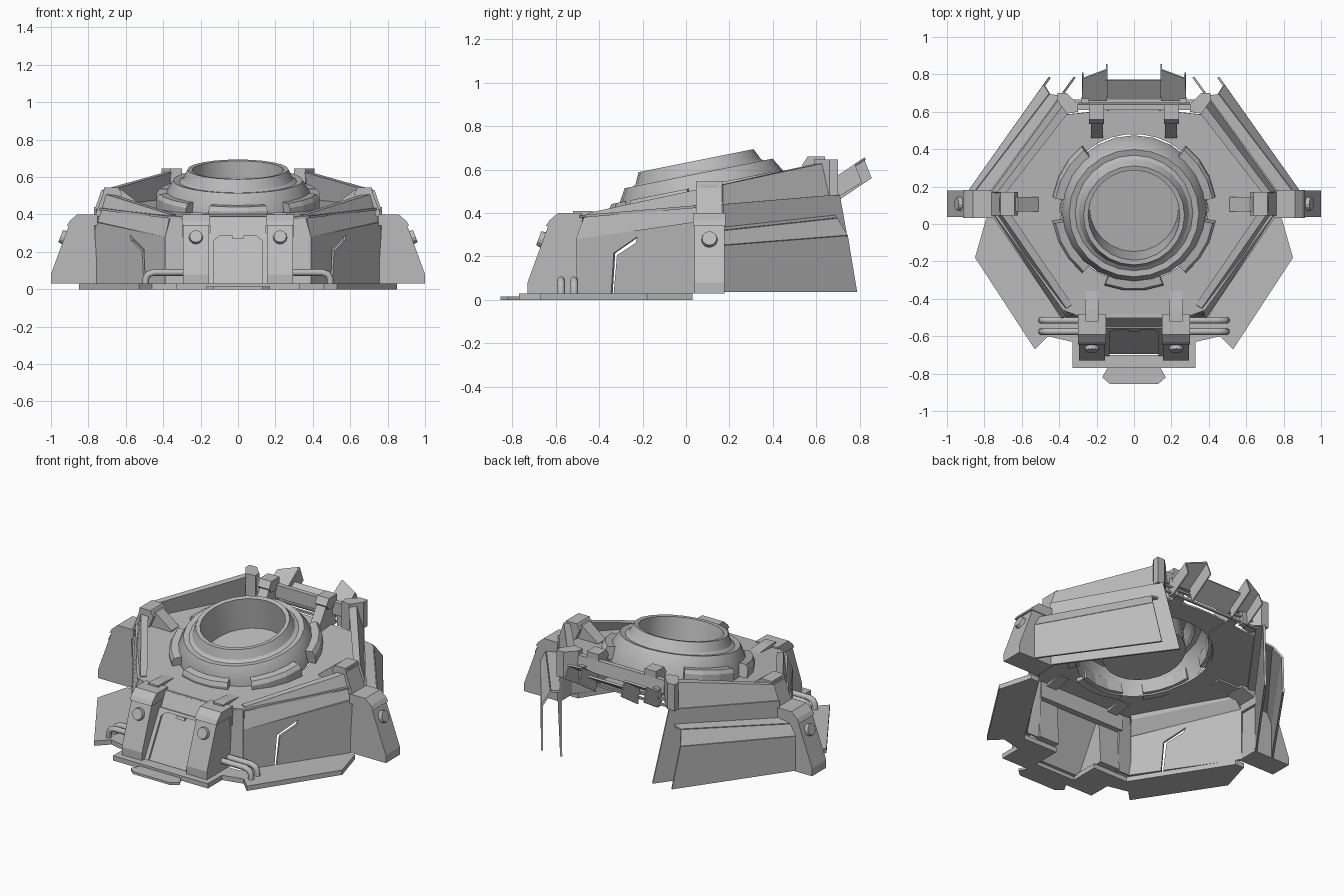
import bpy, bmesh, math
from mathutils import Vector, Matrix

cube = bpy.data.objects.get("Cube")
if cube:
    bpy.data.objects.remove(cube)

grey = bpy.data.materials.new("plain grey")
grey.use_nodes = True
COLOR = (0.5, 0.5, 0.5, 1)
grey.diffuse_color = COLOR
grey.node_tree.nodes["Principled BSDF"].inputs["Base Color"].default_value = COLOR


def finish(name, bm, mirror=False, thick=0, smooth=False):
    bmesh.ops.recalc_face_normals(bm, faces=bm.faces)
    mesh = bpy.data.meshes.new(name)
    bm.to_mesh(mesh)
    bm.free()
    ob = bpy.data.objects.new(name, mesh)
    bpy.context.collection.objects.link(ob)
    mesh.materials.append(grey)
    if thick:
        mod = ob.modifiers.new("thickness", 'SOLIDIFY')
        mod.thickness, mod.offset = thick, 0
    if mirror:
        mod = ob.modifiers.new("mirror", 'MIRROR')
        mod.use_mirror_merge = False
    if smooth:
        bpy.ops.object.select_all(action='DESELECT')
        ob.select_set(True)
        bpy.context.view_layer.objects.active = ob
        bpy.ops.object.shade_smooth_by_angle(angle=math.radians(28))
    return ob


def prism(name, outline, place, w0, w1, mirror=True):
    """Extrude a 2D outline from w0 to w1; place maps (u, v, w) to space."""
    bm = bmesh.new()
    a, b = ([bm.verts.new(place(u, v, w)) for u, v in outline] for w in (w0, w1))
    bm.faces.new(a)
    bm.faces.new(b)
    for i in range(len(a)):
        j = (i + 1) % len(a)
        bm.faces.new((a[i], a[j], b[j], b[i]))
    return finish(name, bm, mirror)


def sheet(name, points, thick=0.012, mirror=True):
    bm = bmesh.new()
    bm.faces.new([bm.verts.new(p) for p in points])
    return finish(name, bm, mirror, thick)


def loft(name, start, end):
    """Beam between two matching cross-sections."""
    return prism(name, [(i, 0) for i in range(len(start))],
                 lambda u, v, w: end[u] if w else start[u], 0, 1)


def flat(u, v, w): return (u, v, w)
def to_front(u, v, w): return (w, -u, v)
def to_back(u, v, w): return (w, u, v)
def to_side(u, v, w): return (u, w, v)
def deck_z(y): return 0.425 + 0.085 * y


# Base plates, open behind the hatch
half = [(0.33, -0.77), (0.33, -0.63), (0.46, -0.6), (0.53, -0.67), (0.85, -0.18),
        (0.79, 0.03), (0.73, 0.03), (0.38, -0.52), (0.14, -0.52), (0.14, -0.7)]
flip = [(-x, y) for x, y in reversed(half)]
prism("base_plate", half + flip, flat, 0, 0.03, False)
prism("front_step", [(-0.12, -0.73), (-0.17, -0.82), (-0.13, -0.855),
                     (0.13, -0.855), (0.17, -0.82), (0.12, -0.73)], flat, 0, 0.015, False)

# Sloping deck with a round opening
centre = Vector((0, 0.087))
side = [(0.3, -0.49), (0.38, -0.46), (0.74, 0.04), (0.74, 0.17), (0.38, 0.66), (0.28, 0.65)]
hexa = [Vector(p) for p in side + [(-x, y) for x, y in reversed(side)]]
angles = {round(math.atan2(*(p - centre).yx), 4) for p in hexa}
angles |= {round(math.radians(a), 4) for a in range(-180, 180, 12)}


def edge_hit(a):
    d = Vector((math.cos(a), math.sin(a)))
    best = 9
    for p, q in zip(hexa, hexa[1:] + hexa[:1]):
        n = Vector((q.y - p.y, p.x - q.x))
        if n.dot(d) > 1e-6:
            best = min(best, n.dot(p - centre) / n.dot(d))
    return centre + d * best


bm = bmesh.new()
rows = []
for a in sorted(angles):
    inner = centre + Vector((math.cos(a), math.sin(a))) * 0.395
    rows.append([bm.verts.new((p.x, p.y, deck_z(p.y))) for p in (inner, edge_hit(a))])
for p, q in zip(rows, rows[1:] + rows[:1]):
    bm.faces.new((p[0], p[1], q[1], q[0]))
finish("deck", bm, thick=0.012)

# Stepped turret ring, tilted more steeply than the deck
tilt = Matrix.Translation((0, centre.y, 0.437)) @ Matrix.Rotation(math.atan(0.2), 4, 'X')


def turned(name, profile, a0, a1, steps, closed_profile=False, smooth=False):
    bm = bmesh.new()
    full = a1 - a0 >= 360
    rings = []
    for i in range(steps if full else steps + 1):
        a = math.radians(a0 + (a1 - a0) * i / steps)
        rings.append([bm.verts.new(tilt @ Vector((r * math.cos(a), r * math.sin(a), h)))
                      for r, h in profile])
    n = len(profile)
    for p, q in zip(rings, rings[1:] + (rings[:1] if full else [])):
        for k in range(n if closed_profile else n - 1):
            bm.faces.new((p[k], p[(k + 1) % n], q[(k + 1) % n], q[k]))
    if closed_profile and not full:
        bm.faces.new(rings[0])
        bm.faces.new(rings[-1])
    return finish(name, bm, smooth=smooth)


turned("turret_ring", [(0.395, 0), (0.384, 0.085), (0.347, 0.148), (0.315, 0.143),
                       (0.295, 0.155), (0.27, 0.208), (0.245, 0.205), (0.238, 0)],
       0, 360, 24, smooth=True)
for a in (-90, -30, 30, 150, 210):
    turned("ring_block", [(0.375, 0.01), (0.44, 0.01), (0.44, 0.065), (0.425, 0.088), (0.375, 0.088)],
           a - 21, a + 21, 3, True)
bm = bmesh.new()
bmesh.ops.create_circle(bm, cap_ends=True, radius=0.24, segments=24, matrix=tilt)
finish("ring_floor", bm, thick=0.01)

# Front pylons and side pylons share one profile
pylon = [(0.73, 0.03), (0.73, 0.08), (0.635, 0.34), (0.6, 0.385), (0.5, 0.39), (0.48, 0.03)]
cap = [(0.645, 0.34), (0.63, 0.365), (0.59, 0.4), (0.48, 0.4), (0.48, 0.34)]
for label, place, mid, shift in (("front", to_front, 0.225, 0), ("side", to_side, 0.108, 0.27)):
    prism(label + "_pylon", [(u + shift, v) for u, v in pylon], place, mid - 0.07, mid + 0.07)
    prism(label + "_pylon_cap", [(u + shift, v) for u, v in cap], place, mid - 0.075, mid + 0.075)
    # Round bolt on the sloping face
    p = Vector(place(0.655 + shift, 0.275, mid))
    n = Vector(place(1, 0.37, 0))
    bm = bmesh.new()
    bmesh.ops.create_cone(bm, cap_ends=True, segments=12, radius1=0.042, radius2=0.034, depth=0.05,
                          matrix=Matrix.Translation(p) @ n.to_track_quat('Z', 'Y').to_matrix().to_4x4())
    finish(label + "_bolt", bm, True)

# Buttresses above the deck
prism("front_brace", [(0.52, 0.35), (0.52, 0.41), (0.46, 0.41), (0.35, 0.4), (0.35, 0.385)],
      to_front, 0.19, 0.26)
prism("side_brace", [(0.72, 0.42), (0.72, 0.53), (0.62, 0.53), (0.51, 0.445), (0.51, 0.42)],
      to_side, 0.068, 0.145)
prism("side_post", [(0.77, 0.38), (0.72, 0.515), (0.715, 0.545), (0.64, 0.545), (0.62, 0.51), (0.66, 0.42)],
      to_side, 0.045, 0.17)
prism("rear_brace", [(0.64, 0.47), (0.64, 0.62), (0.55, 0.62), (0.46, 0.48), (0.46, 0.455)],
      to_back, 0.165, 0.23)
prism("rear_cap", [(0.64, 0.59), (0.64, 0.66), (0.56, 0.66), (0.535, 0.62), (0.56, 0.59)],
      to_back, 0.16, 0.24)
prism("rear_corner_post", [(0.3, 0.6), (0.3, 0.64), (0.36, 0.7), (0.41, 0.7), (0.41, 0.66), (0.36, 0.59)],
      flat, 0.48, 0.645)

# Front wall and sloping hatch
prism("front_wall", [(0.5, 0.28), (0.5, 0.39), (0.46, 0.39), (0.46, 0.28)], to_front, -0.3, 0.3, False)
sheet("front_corner_wall", [(0.29, -0.5, 0.03), (0.39, -0.5, 0.03), (0.39, -0.5, 0.28),
                            (0.36, -0.46, 0.39), (0.29, -0.47, 0.39)])
def hatch_place(u, v, w): return (u, -0.69 + 0.55 * (v - 0.03) + w, v)
prism("hatch_panel", [(-0.13, 0.02), (0.13, 0.02), (0.13, 0.26), (0.1, 0.285), (-0.1, 0.285), (-0.13, 0.26)],
      hatch_place, 0, 0.02, False)
prism("hatch_frame", [(0.13, 0.02), (0.155, 0.02), (0.155, 0.3), (0, 0.3), (0, 0.285), (0.1, 0.285), (0.13, 0.26)],
      hatch_place, -0.015, 0.02)
sheet("hatch_roof", [(-0.15, -0.545, 0.295), (0.15, -0.545, 0.295), (0.15, -0.5, 0.38), (-0.15, -0.5, 0.38)],
      mirror=False)
prism("hatch_handle", [(-0.03, 0.27), (0.03, 0.27), (0.03, 0.285), (-0.03, 0.285)], hatch_place, -0.02, 0.01, False)

# Front side walls with a narrow slot, and their parapets
prism("front_side_wall", [(-0.5, 0.03), (-0.345, 0.03), (-0.333, 0.215), (-0.225, 0.29), (-0.232, 0.262),
                          (-0.318, 0.205), (-0.333, 0.03), (0.05, 0.03), (0.05, 0.36), (-0.5, 0.28)],
      lambda u, v, w: (0.39 + (u + 0.5) * 0.68 - w, u + 0.6 * w, v), 0, 0.012)
loft("front_parapet",
     [(0.39, -0.5, 0.28), (0.362, -0.45, 0.4), (0.33, -0.43, 0.4), (0.35, -0.44, 0.36)],
     [(0.75, 0.05, 0.36), (0.715, 0.06, 0.51), (0.675, 0.075, 0.51), (0.7, 0.06, 0.41)])

# Rear side parapets above the deck edge
loft("rear_parapet",
     [(0.765, 0.17, 0.43), (0.73, 0.17, 0.53), (0.69, 0.16, 0.53), (0.71, 0.16, 0.42)],
     [(0.38, 0.70, 0.48), (0.375, 0.64, 0.63), (0.34, 0.61, 0.63), (0.35, 0.66, 0.47)])

# Upright rear side walls, with spaced armour hung outside them
sheet("rear_side_wall", [(0.765, 0.17, 0.035), (0.317, 0.785, 0.035), (0.375, 0.705, 0.485), (0.765, 0.17, 0.44)])
sheet("rear_armour_panel", [(0.885, 0.17, 0.035), (0.45, 0.785, 0.035), (0.48, 0.742, 0.295), (0.885, 0.17, 0.25)])
sheet("rear_armour_slope", [(0.885, 0.17, 0.25), (0.48, 0.742, 0.295), (0.45, 0.695, 0.372), (0.85, 0.17, 0.315)])
sheet("rear_armour_shelf", [(0.85, 0.17, 0.315), (0.45, 0.695, 0.372), (0.39, 0.685, 0.385), (0.765, 0.17, 0.33)])

# Rear frame with open rails and a raised flap
prism("rear_wall", [(0.61, 0.54), (0.61, 0.62), (0.64, 0.62), (0.65, 0.54)], to_back, -0.3, 0.3, False)
for z in (0.47, 0.505):
    prism("rear_rail", [(0.65, z), (0.665, z), (0.665, z + 0.012), (0.65, z + 0.012)], to_back, -0.36, 0.36, False)
prism("rear_strut", [(0.64, 0.46), (0.68, 0.46), (0.67, 0.57), (0.64, 0.57)], to_back, 0.24, 0.28)
sheet("flap_centre", [(-0.15, 0.65, 0.5), (0.15, 0.65, 0.5), (0.15, 0.77, 0.58), (-0.15, 0.77, 0.58)], mirror=False)
sheet("flap_wing", [(0.145, 0.66, 0.54), (0.28, 0.66, 0.54), (0.27, 0.78, 0.62), (0.15, 0.825, 0.65)])
sheet("flap_rib", [(0.147, 0.67, 0.55), (0.147, 0.82, 0.65), (0.147, 0.855, 0.56), (0.147, 0.69, 0.45)], 0.008)
sheet("flap_edge", [(0.275, 0.66, 0.54), (0.27, 0.78, 0.62), (0.275, 0.81, 0.54), (0.275, 0.68, 0.46)], 0.008)

# Paired pipes running into the base plate
for y in (-0.515, -0.575):
    curve = bpy.data.curves.new("pipe", 'CURVE')
    curve.dimensions = '3D'
    curve.bevel_depth, curve.bevel_resolution = 0.018, 2
    spline = curve.splines.new('POLY')
    path = [(0.28, 0.09), (0.45, 0.09), (0.48, 0.08), (0.492, 0.06), (0.495, 0.02)]
    spline.points.add(len(path) - 1)
    for pt, (x, z) in zip(spline.points, path):
        pt.co = (x, y, z, 1)
    curve.materials.append(grey)
    pipe = bpy.data.objects.new("pipe", curve)
    bpy.context.collection.objects.link(pipe)
    twin = bpy.data.objects.new("pipe_mirrored", curve)
    twin.scale.x = -1
    bpy.context.collection.objects.link(twin)
